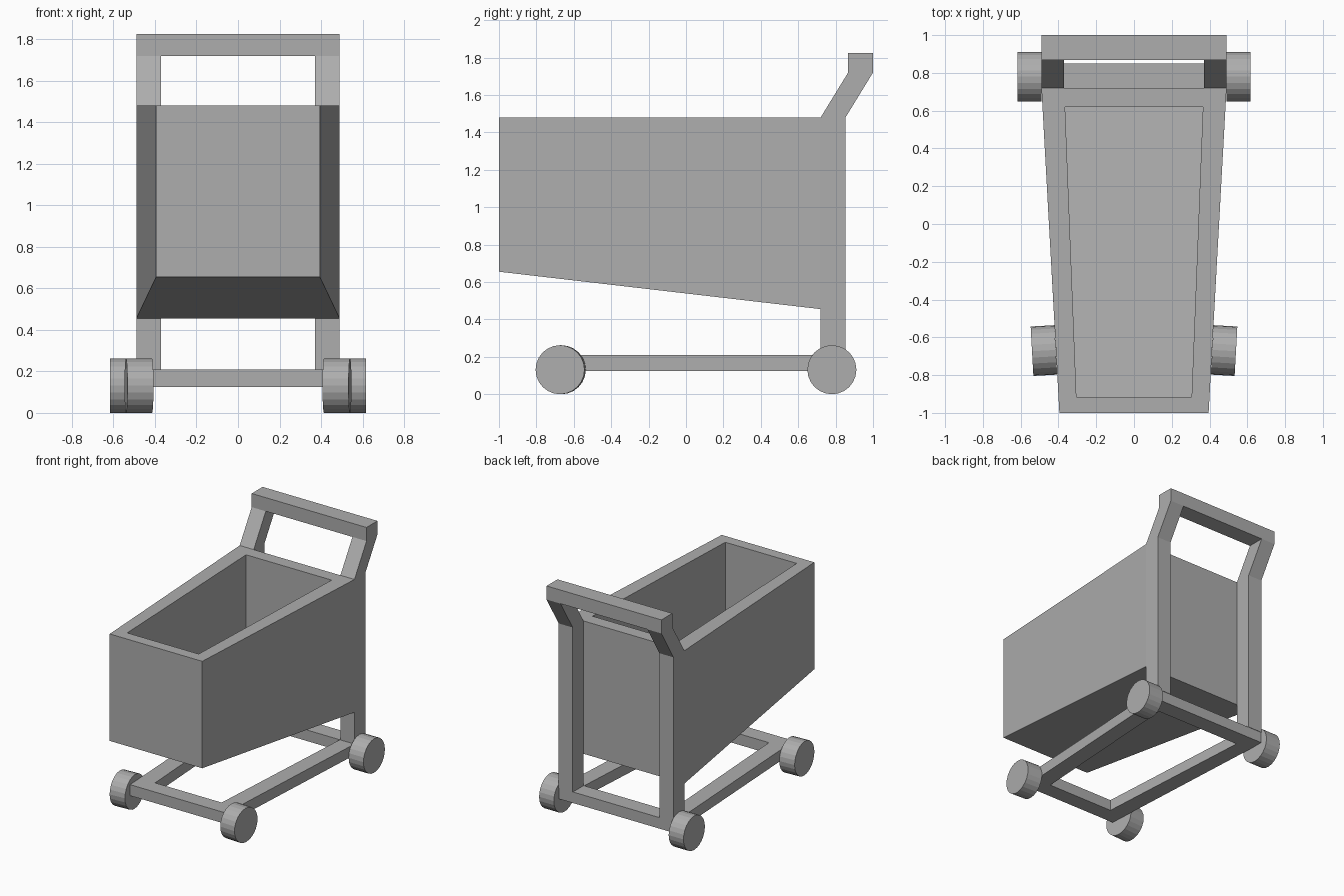
import bpy, bmesh, math
from mathutils import Matrix

old = bpy.data.objects.get("Cube")
if old:
    bpy.data.objects.remove(old, do_unlink=True)

grey = bpy.data.materials.new("mid grey")
grey.use_nodes = True
colour = (0.42, 0.42, 0.42, 1)
grey.diffuse_color = colour
grey.node_tree.nodes["Principled BSDF"].inputs["Base Color"].default_value = colour


def finish(name, bm):
    bmesh.ops.recalc_face_normals(bm, faces=bm.faces)
    mesh = bpy.data.meshes.new(name)
    bm.to_mesh(mesh)
    bm.free()
    mesh.materials.append(grey)
    obj = bpy.data.objects.new(name, mesh)
    bpy.context.collection.objects.link(obj)
    return obj


def loft(name, loops, cyclic=False):
    """Skin matching loops; either cap both ends or join last to first."""
    bm = bmesh.new()
    rings = [[bm.verts.new(p) for p in loop] for loop in loops]
    pairs = list(zip(rings, rings[1:]))
    if cyclic:
        pairs.append((rings[-1], rings[0]))
    else:
        bm.faces.new(rings[0])
        bm.faces.new(rings[-1])
    for a, b in pairs:
        for i in range(len(a)):
            j = (i + 1) % len(a)
            bm.faces.new((a[i], a[j], b[j], b[i]))
    return finish(name, bm)


def mirrored(stations):
    """Closed plan outline from (half width, y, z) stations, front to back."""
    right = [(w, y, z) for w, y, z in stations]
    return right + [(-w, y, z) for w, y, z in reversed(stations)]


# Tapered basket with sloping floor and thick walls
TOP = 1.48
loft("basket", [
    mirrored([(0.395, -1, 0.655), (0.49, 0.72, 0.455)]),
    mirrored([(0.395, -1, TOP), (0.49, 0.72, TOP)]),
    mirrored([(0.305, -0.915, TOP), (0.365, 0.62, TOP)]),
    mirrored([(0.305, -0.915, 0.74), (0.365, 0.62, 0.56)]),
])

# Wheeled base frame, a tapered ring
LOW, HIGH = 0.125, 0.21
outer = [(0.41, -0.73), (0.49, 0.72), (0.49, 0.85)]
inner = [(0.284, -0.605), (0.352, 0.5), (0.365, 0.72)]
loft("base_frame", [
    mirrored([(w, y, z) for w, y in plan]) for plan, z in
    ((outer, LOW), (outer, HIGH), (inner, HIGH), (inner, LOW))
], cyclic=True)


def box_section(x0, x1, y0, y1, z):
    return [(x0, y0, z), (x1, y0, z), (x1, y1, z), (x0, y1, z)]


# Cranked rear posts and the push handle
for side, label in ((1, "left"), (-1, "right")):
    loft(label + "_post", [
        box_section(side * 0.37, side * 0.49, y, y + 0.133, z)
        for y, z in ((0.72, HIGH), (0.72, TOP), (0.867, 1.72))
    ])
loft("handle", [box_section(-0.49, 0.49, 0.867, 1, z) for z in (1.72, 1.825)])

# Wheels; the front pair follows the taper of the frame
RADIUS, WIDTH = 0.131, 0.126
for side, label in ((1, "left"), (-1, "right")):
    for end, x, y, toe in (("front", 0.477, -0.67, 0.055), ("rear", 0.553, 0.78, 0)):
        bm = bmesh.new()
        bmesh.ops.create_cone(bm, cap_ends=True, segments=24,
                              radius1=RADIUS, radius2=RADIUS, depth=WIDTH)
        turn = Matrix.Rotation(-side * toe, 4, "Z") @ Matrix.Rotation(math.pi / 2, 4, "Y")
        bm.transform(Matrix.Translation((side * x, y, RADIUS)) @ turn)
        finish(label + "_" + end + "_wheel", bm)
